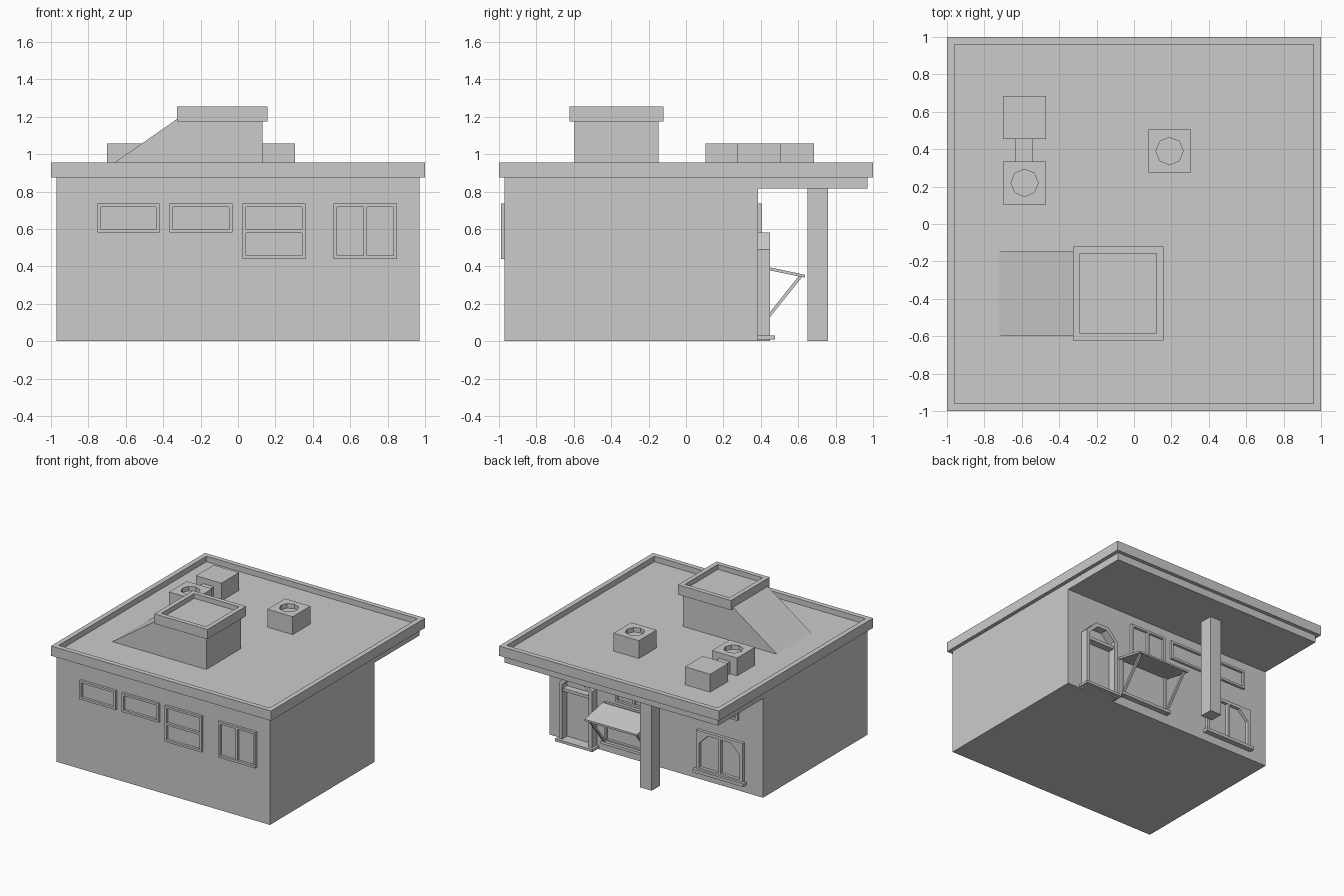
import bpy, bmesh
from math import cos, sin, pi
from mathutils import Vector

if "Cube" in bpy.data.objects:
    bpy.data.objects.remove(bpy.data.objects["Cube"])


def finish(name, bm):
    bmesh.ops.recalc_face_normals(bm, faces=bm.faces)
    me = bpy.data.meshes.new(name)
    bm.to_mesh(me)
    bm.free()
    ob = bpy.data.objects.new(name, me)
    bpy.context.collection.objects.link(ob)
    return ob


def place(axis, p, d):
    # profile point plus depth along the axis
    return {'x': (d, p[0], p[1]), 'y': (p[0], d, p[1]), 'z': (p[0], p[1], d)}[axis]


def prism(name, axis, pts, d0, d1):
    bm = bmesh.new()
    a = [bm.verts.new(place(axis, p, d0)) for p in pts]
    b = [bm.verts.new(place(axis, p, d1)) for p in pts]
    bm.faces.new(a)
    bm.faces.new(b)
    for i in range(len(pts)):
        j = (i + 1) % len(pts)
        bm.faces.new((a[i], a[j], b[j], b[i]))
    return finish(name, bm)


def rect(x0, x1, y0, y1):
    return [(x0, y0), (x1, y0), (x1, y1), (x0, y1)]


def box(name, x0, x1, y0, y1, z0, z1):
    return prism(name, 'z', rect(x0, x1, y0, y1), z0, z1)


def ring(name, axis, outer, inner, d0, d1):
    # closed frame between two outlines with equal point counts
    bm = bmesh.new()
    loops = [[bm.verts.new(place(axis, p, d)) for p in pts]
             for pts, d in ((outer, d0), (outer, d1), (inner, d1), (inner, d0))]
    n = len(outer)
    for k in range(4):
        a, b = loops[k], loops[(k + 1) % 4]
        for i in range(n):
            j = (i + 1) % n
            bm.faces.new((a[i], a[j], b[j], b[i]))
    return finish(name, bm)


def tray(name, x0, x1, y0, y1, z0, z1, rim, depth):
    # slab with a sunken top
    bm = bmesh.new()
    bmesh.ops.create_cube(bm, size=1)
    for v in bm.verts:
        v.co = Vector(((x0, x1)[v.co.x > 0], (y0, y1)[v.co.y > 0], (z0, z1)[v.co.z > 0]))
    bm.normal_update()
    top = max(bm.faces, key=lambda f: f.calc_center_median().z)
    bmesh.ops.inset_region(bm, faces=[top], thickness=rim)
    old = bmesh.ops.extrude_discrete_faces(bm, faces=[top])['faces'][0]
    bmesh.ops.translate(bm, verts=old.verts[:], vec=(0, 0, -depth))
    return finish(name, bm)


def window(name, x0, x1, z0, z1, y0, y1, split=None):
    t = 0.018
    ring(name + "_frame", 'y', rect(x0, x1, z0, z1),
         rect(x0 + t, x1 - t, z0 + t, z1 - t), y0, y1)
    cx, cz, h = (x0 + x1) / 2, (z0 + z1) / 2, t / 2
    if split == 'v':
        box(name + "_mullion", cx - h, cx + h, y0, y1, z0 + t, z1 - t)
    if split == 'h':
        box(name + "_mullion", x0 + t, x1 - t, y0, y1, cz - h, cz + h)


WALL = 0.385
FLOOR = 0.91

# Main body, roof and porch soffit
box("building_walls", -0.97, 0.97, -0.97, WALL, 0, 0.875)
tray("roof", -1, 1, -1, 1, 0.875, 0.955, 0.058, 0.955 - FLOOR)
box("porch_soffit", -0.97, 0.97, WALL, 0.97, 0.815, 0.875)
box("porch_pillar", -0.22, -0.115, 0.65, 0.76, 0, 0.815)

# Front windows
for i, (x0, x1, z0, s) in enumerate([(-0.75, -0.42, 0.58, None), (-0.365, -0.03, 0.58, None),
                                     (0.025, 0.36, 0.44, 'h'), (0.51, 0.85, 0.44, 'v')]):
    window(f"front_window_{i}", x0, x1, z0, 0.735, -0.99, -0.97, s)

# Upper back windows
for i, (x0, x1, z0, s) in enumerate([(-0.75, -0.42, 0.58, None), (-0.365, -0.03, 0.58, None),
                                     (0.03, 0.36, 0.44, 'v')]):
    window(f"back_window_{i}", x0, x1, z0, 0.735, WALL, 0.405, s)


def arch(x0, x1, z0, z1, cx, cz):
    return [(x0, z0), (x1, z0), (x1, z1 - cz), (x1 - cx, z1), (x0 + cx, z1), (x0, z1 - cz)]


# Door with cut top corners, transom and step
ring("door_frame", 'y', arch(0.54, 0.84, 0, 0.58, 0.09, 0.09),
     arch(0.57, 0.81, 0.03, 0.55, 0.078, 0.072), WALL, 0.45)
box("door_transom", 0.57, 0.81, WALL, 0.44, 0.42, 0.445)
box("door_step", 0.52, 0.86, WALL, 0.475, 0.01, 0.03)

# Large back window: square outside, cut corners inside
t = 0.025
outer = [(-0.80, 0.08), (-0.38, 0.08), (-0.38, 0.32), (-0.38, 0.41), (-0.80, 0.41), (-0.80, 0.32)]
ring("large_window_frame", 'y', outer,
     arch(-0.80 + t, -0.38 - t, 0.08 + t, 0.41 - t, 0.08, 0.08), WALL, 0.41)
box("large_window_mullion", -0.602, -0.578, WALL, 0.41, 0.105, 0.385)
box("large_window_sill", -0.82, -0.36, WALL, 0.43, 0.065, 0.09)

# Serving hatch with propped shutter
window("hatch", 0.015, 0.46, 0.09, 0.41, WALL, 0.405)
box("hatch_sill", 0.0, 0.475, WALL, 0.43, 0.075, 0.098)
prism("hatch_shutter", 'x', [(WALL, 0.391), (0.637, 0.34), (0.637, 0.355), (WALL, 0.408)], 0.0, 0.475)
for name, x in (("left_strut", 0.015), ("right_strut", 0.442)):
    prism(name, 'x', [(0.40, 0.067), (0.622, 0.345), (0.604, 0.35), (0.40, 0.093)], x, x + 0.018)

# Sloped roof housing with sunken cap
prism("roof_housing", 'y', [(-0.725, FLOOR), (0.13, FLOOR), (0.13, 1.18), (-0.32, 1.18),
                            (-0.32, 1.192)], -0.597, -0.147)
tray("housing_cap", -0.325, 0.157, -0.622, -0.12, 1.175, 1.255, 0.053, 0.04)

# Roof units: two vents with eight-sided openings, one plain box, one duct
H, R = 0.115, 0.073
for name, cx, cy in (("vent_left", -0.585, 0.22), ("vent_right", 0.19, 0.39)):
    octa = [(cx + R * cos(k * pi / 4), cy + R * sin(k * pi / 4)) for k in range(8)]
    square = [(cx + H * a, cy + H * b) for a, b in
              ((1, 0), (1, 1), (0, 1), (-1, 1), (-1, 0), (-1, -1), (0, -1), (1, -1))]
    ring(name, 'z', square, octa, FLOOR, 1.057)
    prism(name + "_floor", 'z', octa, FLOOR, 1.02)
box("roof_box", -0.70, -0.47, 0.455, 0.685, FLOOR, 1.057)
box("roof_duct", -0.635, -0.54, 0.335, 0.455, FLOOR, 1.01)
